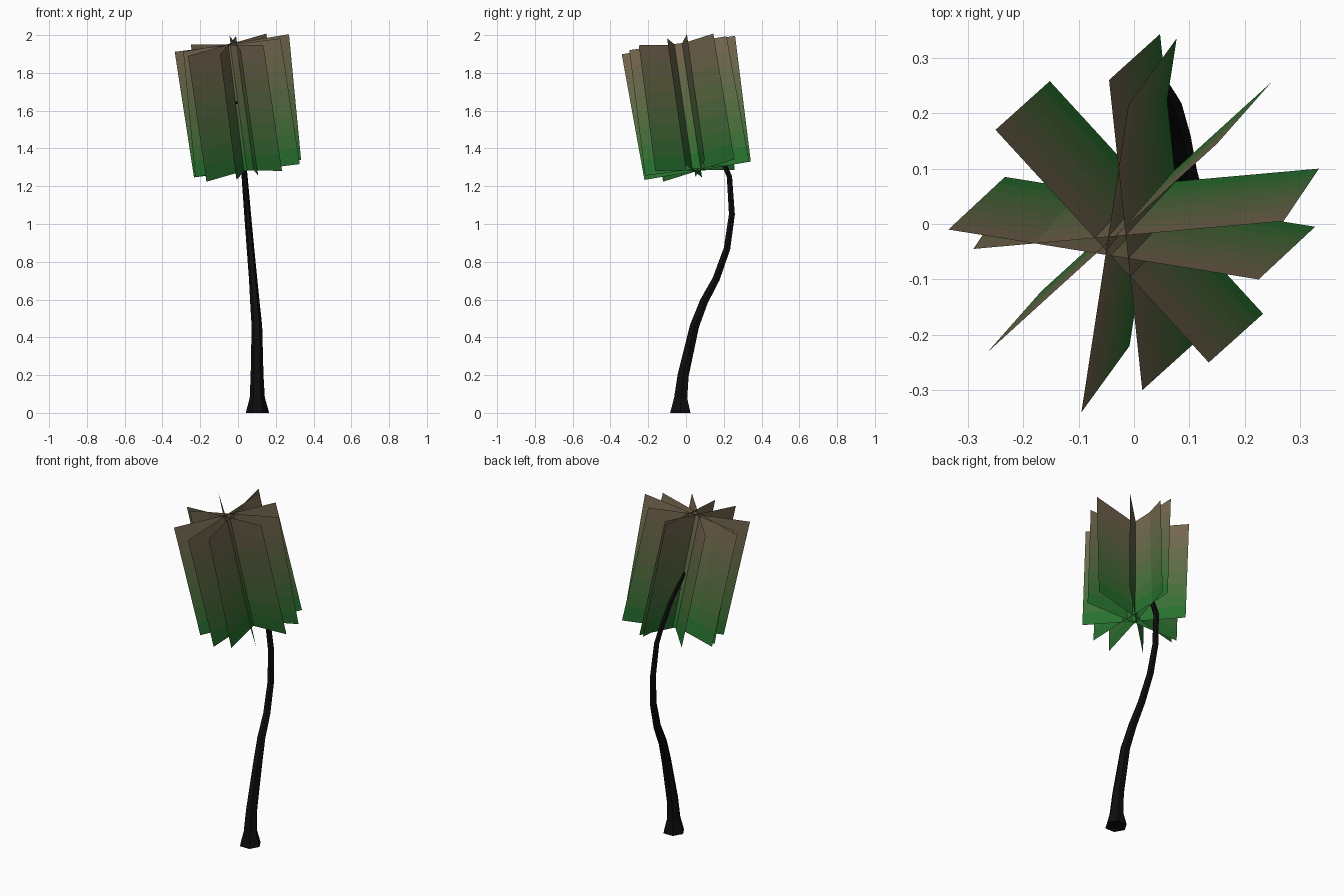
import bpy, bmesh, math
from mathutils import Vector

if "Cube" in bpy.data.objects:
    bpy.data.objects.remove(bpy.data.objects["Cube"])


def material(name, rgb):
    m = bpy.data.materials.new(name)
    m.diffuse_color = (*rgb, 1)
    m.use_nodes = True
    m.node_tree.nodes["Principled BSDF"].inputs["Base Color"].default_value = m.diffuse_color
    return m


def finish(bm, name, mats):
    mesh = bpy.data.meshes.new(name)
    bm.to_mesh(mesh)
    bm.free()
    for m in mats:
        mesh.materials.append(m)
    ob = bpy.data.objects.new(name, mesh)
    bpy.context.collection.objects.link(ob)
    return ob


# Trunk: six-sided rings swept along a bent path (x, y, z, radius)
SIDES = 6
path = [(0.103, -0.030, 0.00, 0.062), (0.102, -0.028, 0.08, 0.040),
        (0.101, -0.015, 0.20, 0.034), (0.100, 0.045, 0.46, 0.028),
        (0.089, 0.095, 0.59, 0.025), (0.080, 0.160, 0.71, 0.022),
        (0.066, 0.217, 0.87, 0.020), (0.051, 0.243, 1.05, 0.018),
        (0.035, 0.230, 1.25, 0.016), (0.030, 0.205, 1.31, 0.015),
        (0.015, 0.120, 1.47, 0.013), (-0.010, -0.010, 1.65, 0.010)]
pts = [Vector(p[:3]) for p in path]
bm = bmesh.new()
rings = []
for i, p in enumerate(pts):
    t = (pts[min(i + 1, len(pts) - 1)] - pts[max(i - 1, 0)]).normalized()
    if i == 0:
        t = Vector((0, 0, 1))
    u = (Vector((1, 0, 0)) - t * t.x).normalized()
    v = t.cross(u)
    rings.append([bm.verts.new(p + path[i][3] * (u * math.cos(a) + v * math.sin(a)))
                  for a in (math.tau * k / SIDES for k in range(SIDES))])
for lo, hi in zip(rings, rings[1:]):
    for k in range(SIDES):
        n = (k + 1) % SIDES
        bm.faces.new((lo[k], lo[n], hi[n], hi[k]))
bm.faces.new(rings[0][::-1])
bm.faces.new(rings[-1])
finish(bm, "trunk", [material("bark", (0.004, 0.004, 0.004))])

# Foliage: flat cards crossing on a leaning axis, shaded green to brown in bands
BANDS = 8
green, brown = Vector((0.01, 0.17, 0.025)), Vector((0.19, 0.135, 0.085))
leaf_mats = [material(f"leaf_{i}", green.lerp(brown, (i + 0.5) / BANDS))
             for i in range(BANDS)]


def top_point(x, y):
    return Vector((x, y, 1.95 + 0.15 * (x + y + 0.09)))


# Each card: the two ends of its top edge, then the sideways drift of its bottom
cards = [((-0.335, -0.010), (0.225, -0.100), (0.102, 0.095)),
         ((-0.250, 0.170), (0.135, -0.250), (0.098, 0.088)),
         ((-0.045, 0.260), (0.015, -0.300), (0.092, 0.083)),
         ((-0.010, 0.215), (-0.095, -0.340), (0.087, 0.120)),
         ((0.150, 0.145), (-0.265, -0.232), (0.098, 0.111)),
         ((0.270, 0.005), (-0.290, -0.045), (0.064, 0.095))]
for c, (a, b, drift) in enumerate(cards):
    bm = bmesh.new()
    drop = Vector((*drift, -0.665))
    rows = [[bm.verts.new(top_point(*e) + drop * (1 - i / BANDS)) for e in (a, b)]
            for i in range(BANDS + 1)]
    for i in range(BANDS):
        f = bm.faces.new((*rows[i], *rows[i + 1][::-1]))
        f.material_index = i
    finish(bm, f"leaf_card_{c + 1}", leaf_mats)
